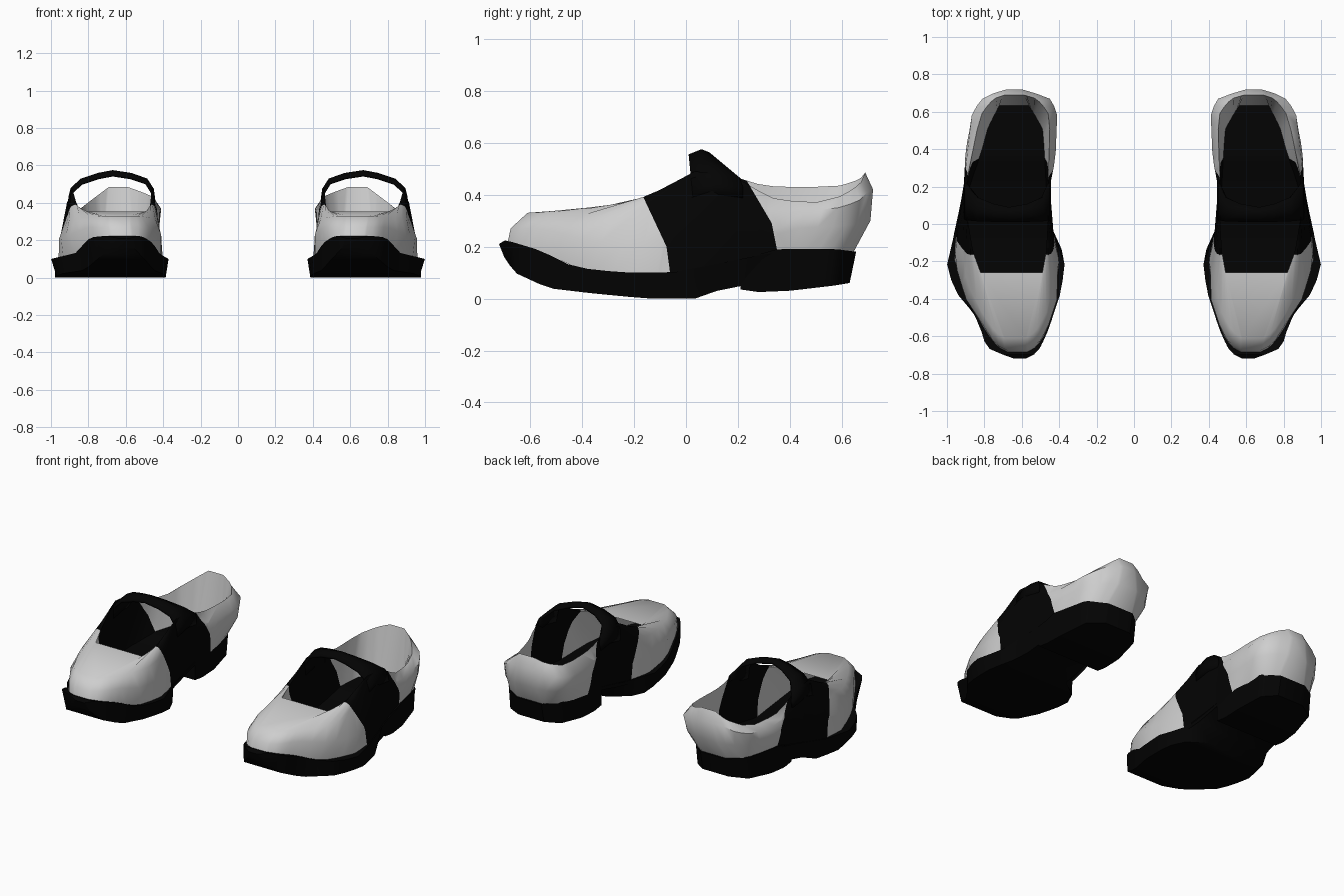
import bpy
import bmesh
import math
from mathutils import Vector

if "Cube" in bpy.data.objects:
    bpy.data.objects.remove(bpy.data.objects["Cube"], do_unlink=True)


def make_material(name, value):
    mat = bpy.data.materials.new(name)
    mat.use_nodes = True
    colour = (value, value, value, 1)
    mat.diffuse_color = colour
    bsdf = mat.node_tree.nodes["Principled BSDF"]
    bsdf.inputs["Base Color"].default_value = colour
    bsdf.inputs["Roughness"].default_value = 0.8
    return mat


GREY = make_material("light_grey", 0.62)
BLACK = make_material("black", 0.001)
STEPS = 24

# Each outline is rows of: y, inner x, outer x, height (and outer height if it differs)
SOLE_BOTTOM = [(-.70, .56, .68, .16), (-.66, .50, .75, .10), (-.53, .45, .82, .04),
               (-.36, .40, .95, .02), (-.15, .38, .98, 0), (-.04, .43, .96, 0),
               (.04, .55, .94, 0), (.12, .64, .90, .03), (.22, .64, .89, .05),
               (.50, .54, .80, .10), (.60, .60, .72, .10)]
SOLE_TOP = [(-.72, .58, .64, .21), (-.695, .53, .71, .225), (-.66, .50, .79, .215),
            (-.56, .455, .82, .185), (-.45, .42, .87, .13), (-.36, .39, .96, .11),
            (-.22, .37, 1, .10), (-.05, .43, .96, .10), (.20, .45, .91, .15),
            (.35, .44, .90, .18), (.58, .48, .84, .18), (.64, .57, .73, .18)]
HEEL_BOTTOM = [(.21, .45, .89, .035), (.28, .45, .89, .025), (.40, .45, .88, .03),
               (.57, .48, .84, .05), (.63, .56, .74, .06)]
HEEL_TOP = [(.21, .45, .90, .15), (.35, .44, .90, .19), (.58, .47, .85, .19),
            (.655, .56, .74, .18)]
UPPER_LOW = [(-.69, .57, .67, .20), (-.66, .52, .73, .20), (-.58, .47, .79, .19),
             (-.40, .42, .89, .11), (-.20, .40, .96, .08), (0, .44, .95, .08),
             (.20, .45, .90, .13), (.40, .44, .88, .17), (.58, .48, .84, .17),
             (.64, .56, .74, .17)]
UPPER_MID = [(-.675, .58, .68, .27), (-.64, .51, .745, .27), (-.55, .46, .80, .27),
             (-.40, .41, .90, .23), (-.20, .41, .96, .20), (0, .44, .94, .25),
             (.20, .45, .91, .27), (.40, .42, .90, .27), (.60, .42, .86, .28),
             (.68, .49, .78, .29), (.71, .58, .70, .30)]
SHOULDER = [(-.61, .58, .69, .33), (-.58, .53, .74, .33), (-.48, .47, .81, .32),
            (-.30, .43, .90, .31), (-.15, .43, .91, .33), (.05, .45, .915, .40),
            (.20, .45, .91, .38), (.35, .42, .895, .36, .33), (.60, .41, .865, .37, .35),
            (.67, .45, .81, .39, .38), (.70, .53, .75, .41), (.72, .60, .68, .42)]
RIM = [(-.26, .49, .82, .355), (-.15, .47, .86, .385), (.03, .46, .89, .49),
       (.18, .46, .89, .475), (.25, .46, .89, .445, .43), (.35, .455, .87, .43, .38),
       (.50, .45, .84, .43, .37), (.60, .46, .81, .435, .395), (.67, .52, .75, .46, .44),
       (.69, .59, .69, .485)]
LINING = [(-.60, .56, .70, .20), (-.50, .48, .80, .17), (-.30, .44, .91, .11),
          (-.05, .46, .92, .10), (.20, .47, .88, .14), (.35, .48, .82, .17),
          (.50, .49, .78, .17), (.63, .56, .72, .17)]

# Strap arch: x and crest height
ARCH = [(.445, .40), (.445, .44), (.45, .475), (.485, .53), (.57, .56), (.67, .575),
        (.75, .56), (.84, .53), (.895, .48), (.905, .44), (.91, .40)]

# Band edges: y and height
FRONT_EDGE = [(-.06, .09), (-.075, .20), (-.15, .36)]
BACK_EDGE = [(.35, .19), (.33, .29), (.23, .46)]


def sample(rows, y):
    for a, b in zip(rows, rows[1:]):
        if y <= b[0]:
            t = (y - a[0]) / (b[0] - a[0])
            full = [row if len(row) > 4 else row + row[-1:] for row in (a, b)]
            return [p + (q - p) * t for p, q in zip(*full)]
    return rows[-1]


def add_ring(bm, rows, side):
    """Closed loop running back along the outer side and forward along the inner side."""
    front, back = rows[0][0], rows[-1][0]
    cuts = [front + (back - front) * (1 - math.cos(math.pi * i / STEPS)) / 2
            for i in range(STEPS + 1)]
    stations = [sample(rows, y) for y in cuts]
    inner = [bm.verts.new((side * s[1], s[0], s[3])) for s in stations]
    outer = [bm.verts.new((side * s[2], s[0], s[-1])) for s in stations]
    return outer + inner[::-1]


def bridge(bm, a, b):
    for i in range(len(a)):
        j = (i + 1) % len(a)
        bm.faces.new((a[i], a[j], b[j], b[i]))


def cap(bm, ring):
    for i in range(STEPS):
        bm.faces.new((ring[i], ring[i + 1], ring[-i - 2], ring[-i - 1]))


def loft(rings, side, closed=False):
    bm = bmesh.new()
    loops = [add_ring(bm, rows, side) for rows in rings]
    for a, b in zip(loops, loops[1:]):
        bridge(bm, a, b)
    if closed:
        cap(bm, loops[0])
        cap(bm, loops[-1])
    return bm


def edge_y(curve, z):
    """Position of a band edge at a height, continued straight past both ends."""
    low, mid, high = curve
    a, b = (low, mid) if z < mid[1] else (mid, high)
    return a[0] + (b[0] - a[0]) * (z - a[1]) / (b[1] - a[1])


def paint_band(bm):
    """Cut along the bent band edges, then blacken everything between them."""
    for curve in (FRONT_EDGE, BACK_EDGE):
        for a, b in zip(curve, curve[1:]):
            geom = bm.verts[:] + bm.edges[:] + bm.faces[:]
            bmesh.ops.bisect_plane(bm, geom=geom, plane_co=Vector((0, *a)),
                                   plane_no=Vector((0, b[1] - a[1], a[0] - b[0])))
    for face in bm.faces:
        mid = face.calc_center_median()
        inside = edge_y(FRONT_EDGE, mid.z) < mid.y < edge_y(BACK_EDGE, mid.z)
        face.material_index = int(inside)


def finish(bm, name, materials, angle):
    bmesh.ops.recalc_face_normals(bm, faces=bm.faces)
    mesh = bpy.data.meshes.new(name)
    bm.to_mesh(mesh)
    bm.free()
    for mat in materials:
        mesh.materials.append(mat)
    obj = bpy.data.objects.new(name, mesh)
    bpy.context.collection.objects.link(obj)
    bpy.ops.object.select_all(action='DESELECT')
    obj.select_set(True)
    bpy.context.view_layer.objects.active = obj
    bpy.ops.object.shade_smooth_by_angle(angle=math.radians(angle))
    return obj


for side, label in ((1, "left"), (-1, "right")):
    # Sole with a raised toe and a scooped inner waist, and a separate heel block
    finish(loft([SOLE_BOTTOM, SOLE_TOP], side, True), label + "_sole", [BLACK], 35)
    finish(loft([HEEL_BOTTOM, HEEL_TOP], side, True), label + "_heel", [BLACK], 35)

    # Upper up to the collar and lining down to the insole, with a dark instep band
    for part, rings in (("upper", [UPPER_LOW, UPPER_MID, SHOULDER, RIM]),
                        ("lining", [RIM, LINING])):
        shell = loft(rings, side)
        paint_band(shell)
        finish(shell, label + "_" + part, [GREY, BLACK], 50)

    # Narrow arched strap that widens backwards down both sides
    strap = bmesh.new()
    rows = []
    for x, z in ARCH:
        drop = .575 - z
        section = ((.01 + drop * .1, z - .02), (.06 + drop * .4, z),
                   (min(.09 + drop * 1.2, .22), z - .012))
        rows.append([strap.verts.new((side * x, y, h)) for y, h in section])
    for a, b in zip(rows, rows[1:]):
        for i in range(2):
            strap.faces.new((a[i], a[i + 1], b[i + 1], b[i]))
    obj = finish(strap, label + "_strap", [BLACK], 40)
    thickness = obj.modifiers.new("thickness", 'SOLIDIFY')
    thickness.thickness = 0.015
